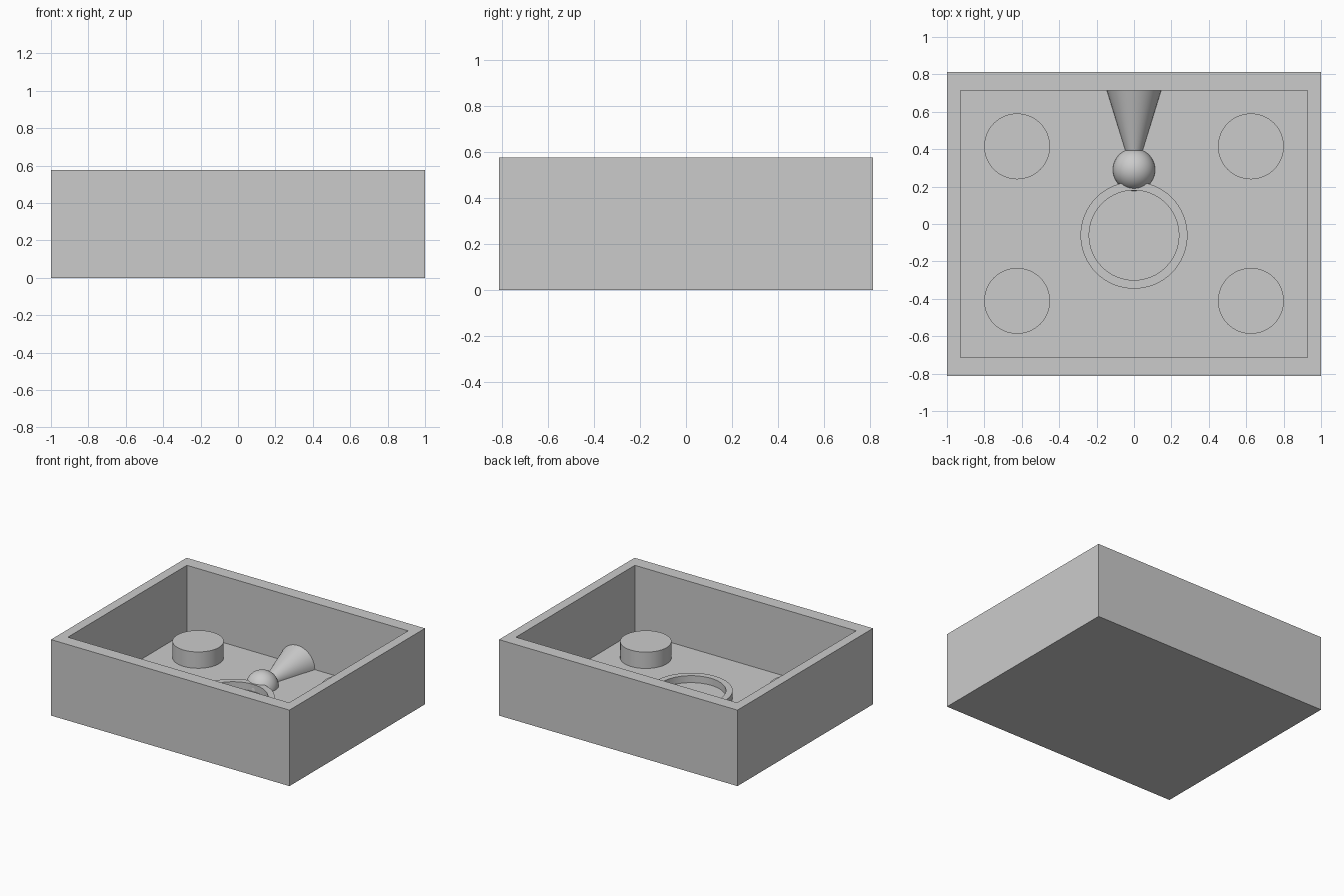
import bpy, bmesh, math
from mathutils import Matrix, Vector

cube = bpy.data.objects.get("Cube")
if cube:
    bpy.data.objects.remove(cube, do_unlink=True)

HALF_X, HALF_Y, HEIGHT = 1.0, 0.812, 0.576
INNER_X, INNER_Y, FLOOR = 0.928, 0.713, 0.072

grey = bpy.data.materials.new("plain grey")
grey.use_nodes = True
colour = (0.6, 0.6, 0.6, 1)
grey.diffuse_color = colour
grey.node_tree.nodes["Principled BSDF"].inputs["Base Color"].default_value = colour


def finish(bm, name, smooth=True):
    bmesh.ops.recalc_face_normals(bm, faces=bm.faces)
    mesh = bpy.data.meshes.new(name)
    bm.to_mesh(mesh)
    bm.free()
    mesh.materials.append(grey)
    obj = bpy.data.objects.new(name, mesh)
    bpy.context.collection.objects.link(obj)
    if smooth:
        bpy.ops.object.select_all(action='DESELECT')
        obj.select_set(True)
        bpy.context.view_layer.objects.active = obj
        bpy.ops.object.shade_smooth_by_angle(angle=math.radians(35))
    return obj


def lathe(name, profile, location, axis='Z', angle=math.tau, steps=64):
    """Revolve (radius, distance along axis) points around an axis."""
    bm = bmesh.new()
    verts = [bm.verts.new((r, 0, d) if axis == 'Z' else (r, d, 0)) for r, d in profile]
    edges = [bm.edges.new(pair) for pair in zip(verts, verts[1:])]
    direction = (0, 0, 1) if axis == 'Z' else (0, -1, 0)
    bmesh.ops.spin(bm, geom=verts + edges, cent=(0, 0, 0), axis=direction,
                   angle=angle, steps=steps, use_duplicate=False)
    bmesh.ops.remove_doubles(bm, verts=bm.verts, dist=0.0001)
    obj = finish(bm, name)
    obj.location = location
    return obj


# Open tray: a box whose top is inset to the rim and pushed down to the floor
bm = bmesh.new()
bmesh.ops.create_cube(bm, size=2, matrix=Matrix.Translation((0, 0, HEIGHT / 2))
                      @ Matrix.Diagonal((HALF_X, HALF_Y, HEIGHT / 2, 1)))
bm.faces.ensure_lookup_table()
top = max(bm.faces, key=lambda f: f.calc_center_median().z)
bmesh.ops.inset_individual(bm, faces=[top], thickness=0.05)
for v in top.verts:
    v.co = Vector((math.copysign(INNER_X, v.co.x), math.copysign(INNER_Y, v.co.y), HEIGHT))
well = bmesh.ops.extrude_face_region(bm, geom=[top])["geom"]
for v in well:
    if isinstance(v, bmesh.types.BMVert):
        v.co.z = FLOOR
if top.is_valid:
    bm.faces.remove(top)
finish(bm, "tray", smooth=False)

# Four round pegs
for side, sx in (("right", -1), ("left", 1)):
    for end, sy in (("front", -1), ("back", 1)):
        lathe(f"{end}_{side}_peg", [(0.176, 0), (0.176, 0.124), (0, 0.124)],
              (sx * 0.625, sy * 0.413 + 0.002, FLOOR))

# Low ring in the middle
lathe("ring", [(0.286, 0), (0.286, 0.053), (0.24, 0.053), (0.24, 0)], (0, -0.06, FLOOR))

# Half ball behind the ring
arc = [math.radians(a) for a in range(0, 91, 6)]
lathe("dome", [(0.113 * math.cos(a), 0.113 * math.sin(a)) for a in arc], (0, 0.29, FLOOR))

# Half cone flaring from the dome to the back wall
lathe("half_cone", [(0.033, 0.35), (0.145, INNER_Y)], (0, 0, FLOOR),
      axis='Y', angle=math.pi, steps=32)
